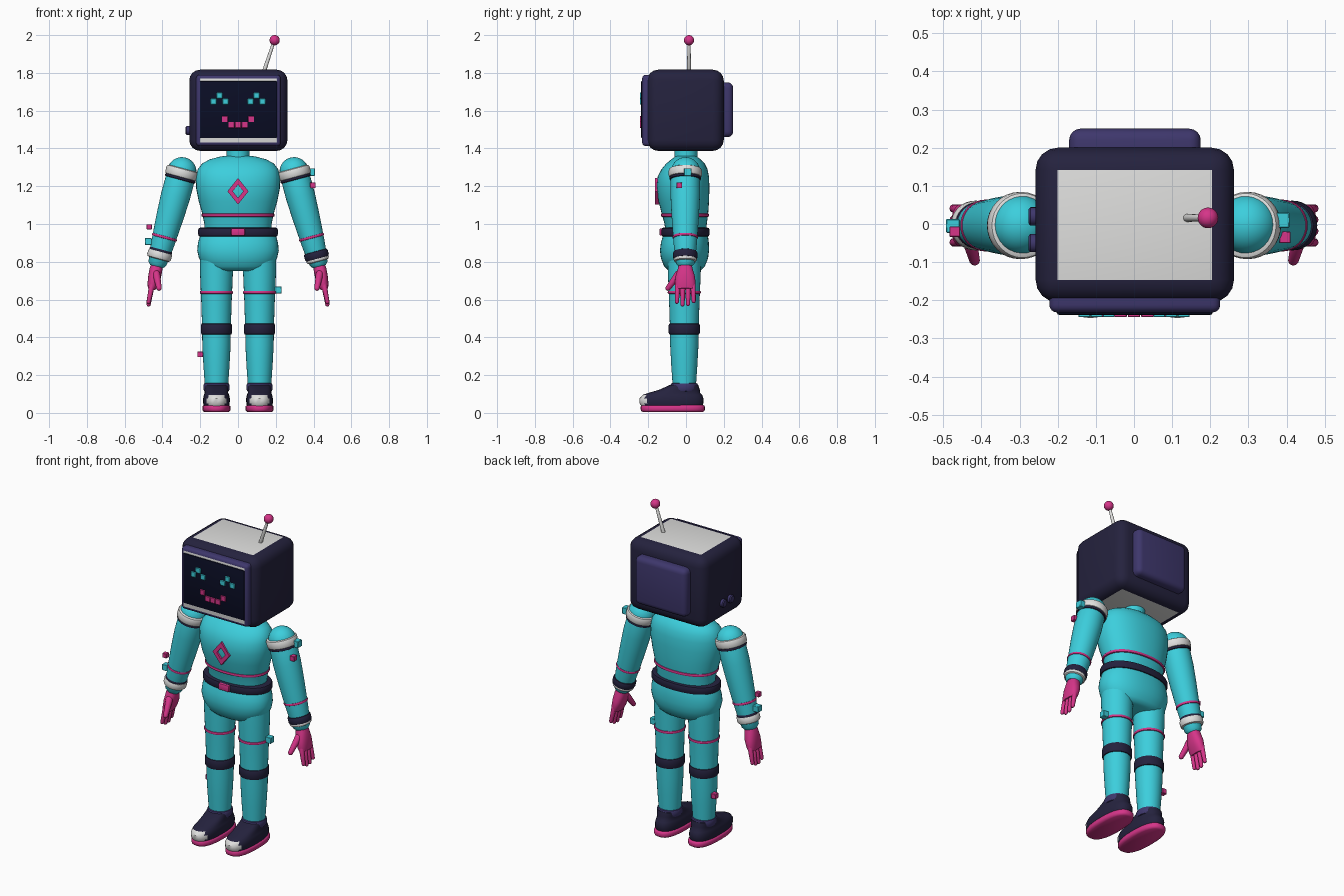
import bpy, bmesh, math
from mathutils import Vector

if "Cube" in bpy.data.objects:
    bpy.data.objects.remove(bpy.data.objects["Cube"])


def material(name, rgb):
    m = bpy.data.materials.new(name)
    m.diffuse_color = (*rgb, 1)
    m.use_nodes = True
    m.node_tree.nodes["Principled BSDF"].inputs["Base Color"].default_value = m.diffuse_color
    return m


CYAN = material("cyan suit", (0.045, 0.62, 0.72))
PINK = material("hot pink", (0.67, 0.035, 0.25))
NAVY = material("dark navy", (0.018, 0.016, 0.048))
PURPLE = material("dusk purple", (0.048, 0.038, 0.15))
PALE = material("pale grey", (0.74, 0.74, 0.73))
SCREEN = material("screen black", (0.003, 0.004, 0.018))


def finish(name, bm, *mats, angle=40):
    bmesh.ops.recalc_face_normals(bm, faces=bm.faces)
    me = bpy.data.meshes.new(name)
    bm.to_mesh(me)
    bm.free()
    for m in mats:
        me.materials.append(m)
    ob = bpy.data.objects.new(name, me)
    bpy.context.collection.objects.link(ob)
    bpy.ops.object.select_all(action='DESELECT')
    ob.select_set(True)
    bpy.context.view_layer.objects.active = ob
    bpy.ops.object.shade_smooth_by_angle(angle=math.radians(angle))
    return ob


def loft(name, secs, mat, axis=(0, 0, 1), n=32, power=2.0):
    """Skin rings (centre, radius_u, radius_v) set square to the axis."""
    a = Vector(axis).normalized()
    u = Vector((0, 1, 0)).cross(a).normalized()
    v = a.cross(u)
    bm = bmesh.new()
    rings = []
    for c, ru, rv in secs:
        ring = []
        for i in range(n):
            t = 2 * math.pi * i / n
            ct, st = math.cos(t), math.sin(t)
            x = math.copysign(abs(ct) ** (2 / power), ct) * ru
            y = math.copysign(abs(st) ** (2 / power), st) * rv
            ring.append(bm.verts.new(Vector(c) + u * x + v * y))
        rings.append(ring)
    for r0, r1 in zip(rings, rings[1:]):
        for i in range(n):
            bm.faces.new((r0[i], r0[(i + 1) % n], r1[(i + 1) % n], r1[i]))
    bm.faces.new(rings[0])
    bm.faces.new(rings[-1])
    return finish(name, bm, mat)


def band(name, c, ru, rv, h, mat, axis=(0, 0, 1), power=2.0):
    """Rounded strap around a limb."""
    a = Vector(axis).normalized()
    e = min(0.012, h * 0.4)
    secs = [(Vector(c) + a * d, ru - k, rv - k) for d, k in
            ((-h / 2, e), (-h / 2 + e * .3, e * .3), (-h / 2 + e, 0),
             (h / 2 - e, 0), (h / 2 - e * .3, e * .3), (h / 2, e))]
    return loft(name, secs, mat, axis, power=power)


def capsule(name, p0, p1, r0, r1, mat, n=16, flat=1.0):
    """Round-ended tapered tube."""
    p0, p1 = Vector(p0), Vector(p1)
    a = (p1 - p0).normalized()
    secs = []
    for t in (-85, -60, -30, 0):
        k, d = math.cos(math.radians(t)), math.sin(math.radians(t))
        secs.append((p0 + a * d * r0, r0 * k * flat, r0 * k))
    for t in (0, 30, 60, 85):
        k, d = math.cos(math.radians(t)), math.sin(math.radians(t))
        secs.append((p1 + a * d * r1, r1 * k * flat, r1 * k))
    return loft(name, secs, mat, a, n)


def box(name, lo, hi, *mats, bevel=0.0, segs=4, rule=None):
    bm = bmesh.new()
    bmesh.ops.create_cube(bm, size=1)
    lo, hi = Vector(lo), Vector(hi)
    for v in bm.verts:
        v.co = Vector([lo[i] + (v.co[i] + .5) * (hi[i] - lo[i]) for i in range(3)])
    if bevel:
        bmesh.ops.bevel(bm, geom=bm.edges[:], offset=bevel, segments=segs,
                        profile=0.5, affect='EDGES')
    bm.normal_update()
    if rule:
        for f in bm.faces:
            f.material_index = rule(f.normal)
    return finish(name, bm, *mats)


def cube(name, c, size, mat, depth=None):
    h = Vector((size / 2, (depth or size) / 2, size / 2))
    return box(name, Vector(c) - h, Vector(c) + h, mat, bevel=size * .06, segs=1)


def ball(name, c, r, mat):
    bm = bmesh.new()
    bmesh.ops.create_uvsphere(bm, u_segments=28, v_segments=16, radius=r)
    bmesh.ops.translate(bm, verts=bm.verts, vec=c)
    return finish(name, bm, mat)


# Monitor head: shell, bezel, screen, back housing
box("head_shell", (-.258, -.205, 1.387), (.262, .2, 1.817), NAVY, PALE, bevel=.058,
    rule=lambda n: int(abs(n.z) > .99))
box("head_bezel", (-.222, -.232, 1.412), (.226, -.15, 1.79), PURPLE, PALE, bevel=.02,
    rule=lambda n: int(n.y < -.99))
box("screen", (-.202, -.238, 1.455), (.206, -.2, 1.757), SCREEN, bevel=.005, segs=2)
box("back_housing", (-.17, .15, 1.46), (.175, .25, 1.75), PURPLE, bevel=.03)
for y in (-.05, .02):
    loft("side_knob", [((x, y, 1.495), r, r) for x, r in
                       ((-.25, .024), (-.272, .024), (-.277, .018))],
         PURPLE, axis=(1, 0, 0), n=20)

# Pixel face
for s in (-1, 1):
    for dx, z in ((-.032, 1.648), (0, 1.68), (.032, 1.648)):
        cube("eye_pixel", (s * .098 + dx, -.24, z), .031, CYAN, .009)
for x, z in ((-.07, 1.555), (-.035, 1.525), (0, 1.525), (.035, 1.525), (.07, 1.555)):
    cube("mouth_pixel", (x, -.24, z), .032, PINK, .009)

# Antenna
capsule("antenna_rod", (.135, .016, 1.8), (.19, .016, 1.965), .011, .008, PALE)
ball("antenna_ball", (.194, .016, 1.973), .027, PINK)

# Neck, torso and pelvis
loft("neck", [((0, 0, z), .06, .06) for z in (1.32, 1.42)], CYAN)
loft("torso", [((0, cy, z), rx, ry) for z, cy, rx, ry in (
    (.94, 0, .175, .105), (1.0, -.002, .178, .112), (1.05, -.005, .188, .122),
    (1.12, -.012, .208, .134), (1.19, -.016, .222, .140), (1.25, -.014, .223, .136),
    (1.29, -.008, .213, .122), (1.32, -.003, .19, .102), (1.342, 0, .15, .078),
    (1.358, 0, .09, .055), (1.362, 0, .05, .04))], CYAN, n=40, power=2.2)
loft("pelvis", [((0, cy, z), rx, ry) for z, cy, rx, ry in (
    (.752, -.008, .13, .07), (.757, -.008, .16, .09), (.775, -.008, .182, .108),
    (.82, -.008, .207, .125), (.86, -.008, .216, .13), (.9, -.006, .212, .127),
    (.95, -.002, .198, .117), (.99, 0, .172, .1))], CYAN, n=40, power=2.2)
band("chest_stripe", (0, -.005, 1.047), .194, .128, .018, PINK, power=2.2)
band("belt", (0, -.003, .957), .211, .128, .048, NAVY, power=2.2)
box("buckle", (-.036, -.14, .938), (.036, -.11, .977), PINK, bevel=.006, segs=2)

# Hollow diamond on the chest
bm = bmesh.new()
rim = [[[bm.verts.new((k * .056 * dx, y, 1.173 + k * .07 * dz))
         for dx, dz in ((1, 0), (0, 1), (-1, 0), (0, -1))]
        for k in (1, .5)] for y in (-.163, -.135)]
for i in range(4):
    j = (i + 1) % 4
    (fo, fi), (bo, bi) = rim
    for q in ((fo, fi), (bo, bi), (fo, bo), (fi, bi)):
        bm.faces.new((q[0][i], q[0][j], q[1][j], q[1][i]))
finish("chest_diamond", bm, PINK, angle=20)


def arm_at(s, z):
    return Vector((s * (.295 + .27 * (1.28 - z)), -.004, z))


for s, side in ((-1, "right"), (1, "left")):
    # Arm
    ax = Vector((s * -.27, 0, 1))
    ball(side + "_shoulder", (s * .297, -.002, 1.277), .077, CYAN)
    loft(side + "_arm", [(arm_at(s, z), r, r) for z, r in (
        (1.28, .07), (1.25, .077), (1.15, .078), (1.05, .073), (.98, .068),
        (.9, .062), (.84, .056), (.79, .048), (.775, .035))], CYAN, ax)
    band(side + "_shoulder_cuff", arm_at(s, 1.27), .087, .088, .05, PALE, ax)
    band(side + "_shoulder_trim", arm_at(s, 1.242), .083, .084, .016, NAVY, ax)
    band(side + "_forearm_stripe", arm_at(s, .93), .068, .068, .016, PINK, ax)
    band(side + "_wrist_cuff", arm_at(s, .835), .065, .065, .045,
         NAVY if s > 0 else PALE, ax)
    band(side + "_wrist_trim", arm_at(s, .835) + ax * (-.022 * s), .061, .061, .026,
         PALE if s > 0 else NAVY, ax)
    # Hand with four fingers and a thumb
    loft(side + "_palm", [((s * x, -.004, z), ru, rv) for x, z, ru, rv in (
        (.428, .785, .03, .034), (.434, .76, .034, .04), (.442, .72, .034, .052),
        (.452, .68, .028, .055), (.458, .655, .02, .05))], PINK, ax, n=24, power=2.4)
    for i, tip in enumerate((.588, .574, .576, .592)):
        y = -.044 + i * .027
        capsule(side + "_finger", (s * .455, y, .68), (s * .473, y * 1.1, tip),
                .0145, .011, PINK, n=12)
    capsule(side + "_thumb", (s * .432, -.04, .735), (s * .418, -.095, .66),
            .02, .014, PINK, n=12)

    # Leg
    cx = s * .114
    loft(side + "_leg", [((cx, -.009, z), r, r) for z, r in (
        (.82, .088), (.74, .087), (.6, .081), (.45, .076), (.36, .075),
        (.25, .069), (.12, .06))], CYAN)
    band(side + "_thigh_stripe", (cx, -.009, .638), .088, .088, .017, PINK)
    band(side + "_knee_band", (cx, -.009, .444), .083, .083, .062, NAVY)
    band(side + "_ankle_band", (cx, -.009, .136), .069, .073, .046, PURPLE)
    # Shoe with pale toe
    shoe = loft(side + "_shoe", [((cx, cy, z), rx, ry) for z, cy, rx, ry in (
        (.035, -.075, .066, .16), (.05, -.077, .07, .169), (.075, -.077, .071, .17),
        (.095, -.072, .067, .158), (.107, -.06, .062, .135), (.122, -.035, .063, .108),
        (.148, -.01, .06, .075))], NAVY, power=2.5)
    shoe.data.materials.append(PALE)
    for f in shoe.data.polygons:
        f.material_index = int(f.normal.y < -.45 and f.center.y < -.19)
    loft(side + "_sole", [((cx, -.07, z), .075 - k, .17 - k) for z, k in (
        (0.004, .012), (.01, .003), (.018, 0), (.032, 0), (.039, .004), (.042, .012))],
        PINK, power=2.5)

# Loose pixels clinging to the limbs
for c, size, mat in (((.388, .01, 1.275), .04, CYAN), ((.396, -.035, 1.205), .03, PINK),
                     ((-.47, -.02, .985), .027, PINK), ((-.475, -.005, .907), .036, CYAN),
                     ((.213, 0, .65), .036, CYAN), ((-.2, .01, .31), .03, PINK)):
    cube("loose_pixel", c, size, mat)
